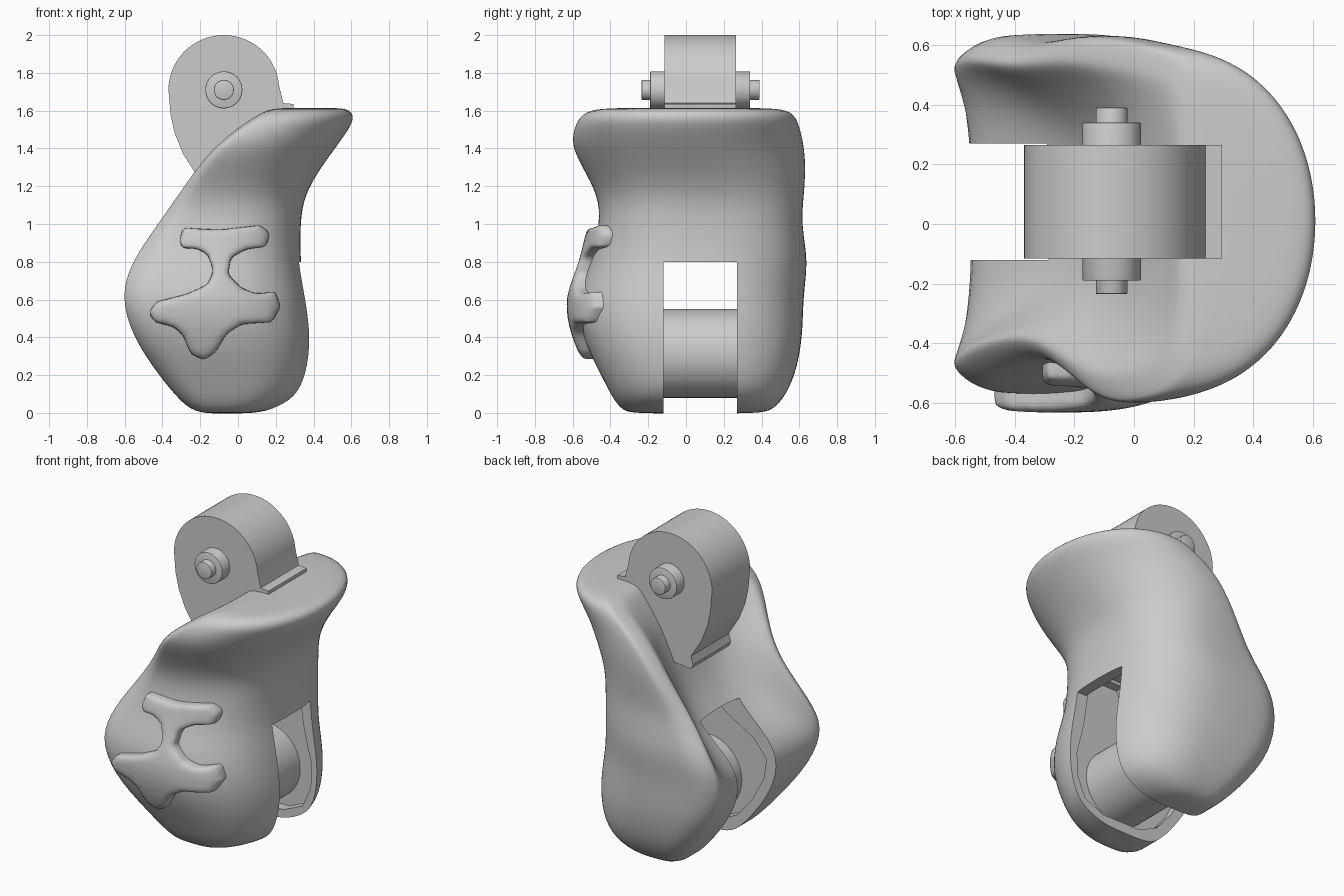
import bpy, bmesh, math
from mathutils import Vector

if "Cube" in bpy.data.objects:
    bpy.data.objects.remove(bpy.data.objects["Cube"])


def mesh_object(name, bm):
    bmesh.ops.recalc_face_normals(bm, faces=bm.faces)
    me = bpy.data.meshes.new(name)
    bm.to_mesh(me)
    bm.free()
    ob = bpy.data.objects.new(name, me)
    bpy.context.collection.objects.link(ob)
    return ob


def extrude_profile(name, pts, y0, y1):
    """Solid with an (x, z) outline running from y0 to y1."""
    bm = bmesh.new()
    a = [bm.verts.new((x, y0, z)) for x, z in pts]
    b = [bm.verts.new((x, y1, z)) for x, z in pts]
    bm.faces.new(a)
    bm.faces.new(b[::-1])
    n = len(pts)
    for i in range(n):
        bm.faces.new((a[i], b[i], b[(i + 1) % n], a[(i + 1) % n]))
    return mesh_object(name, bm)


def circle(cx, cz, r, n=48):
    return [(cx + r * math.cos(2 * math.pi * i / n), cz + r * math.sin(2 * math.pi * i / n)) for i in range(n)]


def bake(ob):
    dg = bpy.context.evaluated_depsgraph_get()
    me = bpy.data.meshes.new_from_object(ob.evaluated_get(dg))
    ob.modifiers.clear()
    ob.data = me


def smooth(ob, deg=35):
    bpy.ops.object.select_all(action='DESELECT')
    ob.select_set(True)
    bpy.context.view_layer.objects.active = ob
    bpy.ops.object.shade_smooth_by_angle(angle=math.radians(deg))


# Organic shell: lofted plan sections (z, x min, x max, y min, y max, front dish)
sections = [
    (-.005, -.16, .08, -.28, .38, 0), (.015, -.25, .19, -.34, .46, 0),
    (.08, -.32, .32, -.39, .52, 0), (.2, -.42, .375, -.45, .58, 0),
    (.4, -.565, .395, -.555, .62, .02), (.62, -.64, .36, -.59, .62, .08),
    (.8, -.59, .33, -.51, .65, .28), (1, -.445, .33, -.455, .61, .28),
    (1.15, -.335, .35, -.465, .625, .23), (1.3, -.225, .44, -.55, .635, .19),
    (1.42, -.12, .53, -.61, .625, .15), (1.52, .01, .6, -.59, .6, .09),
    (1.57, .09, .615, -.56, .58, .04), (1.61, .16, .59, -.5, .53, 0),
    (1.615, .27, .5, -.32, .35, 0)]
N = 48
bm = bmesh.new()
rings = []
for z, x0, x1, y0, y1, dish in sections:
    k = min(1, max(0, (z - 1) / .4))          # the flared top is rounder in plan
    xm = x0 + (.38 - .26 * k) * (x1 - x0)
    ym, hy = (y0 + y1) / 2, (y1 - y0) / 2
    ring = []
    for i in range(N):
        t = 2 * math.pi * i / N
        c, s = math.cos(t), math.sin(t)
        v = math.copysign(abs(s) ** (.78 + .2 * k if c > 0 else .78), s)
        if c > 0:
            x = xm + c ** (.74 + .22 * k) * (x1 - xm)
        else:
            u = min(1, abs(c) ** .45 / .82)
            x = xm - u * (xm - x0) + dish * max(0, 1 - abs(v / .84) ** 3) * u
        ring.append(bm.verts.new((x, ym + hy * v, z)))
    rings.append(ring)
for a, b in zip(rings, rings[1:]):
    for i in range(N):
        j = (i + 1) % N
        bm.faces.new((a[i], a[j], b[j], b[i]))
bm.faces.new(rings[0][::-1])
bm.faces.new(rings[-1])
shell = mesh_object("outer_shell", bm)
sub = shell.modifiers.new("round", 'SUBSURF')
sub.levels = sub.render_levels = 2
bake(shell)

# Raised pad wrapped on the front cheek
outline = [(-.31, .92), (-.29, .98), (-.1, .97), (.12, .995), (.17, .95), (.15, .88), (.04, .865),
           (-.04, .82), (-.05, .73), (.02, .66), (.1, .63), (.2, .645), (.225, .56), (.18, .48),
           (.02, .47), (-.06, .42), (-.12, .32), (-.18, .28), (-.25, .31), (-.29, .41), (-.34, .455),
           (-.44, .48), (-.475, .53), (-.43, .59), (-.27, .63), (-.16, .68), (-.13, .75),
           (-.16, .84), (-.22, .87), (-.3, .87)]
pad = extrude_profile("front_pad", outline, -.06, .06)
rm = pad.modifiers.new("remesh", 'REMESH')
rm.mode = 'VOXEL'
rm.voxel_size = .016
sm = pad.modifiers.new("soften", 'SMOOTH')
sm.factor, sm.iterations = .5, 8
bake(pad)
for v in pad.data.vertices:
    hit, loc, nor, idx = shell.ray_cast(Vector((v.co.x, -2, v.co.z)), Vector((0, 1, 0)))
    if hit:
        v.co.y += loc.y
smooth(pad, 60)

# Slot between the cheeks, with shallow pockets in their inner faces
slot = [(-1, -.2), (1, -.2), (1, .8), (.26, .8), (.2, .98), (-.05, .98), (-.13, .87), (-1, .85)]
pocket = [(.2, .96), (.245, .8), (.275, .6), (.325, .4), (.32, .25), (.265, .12), (.13, .06),
          (-.14, .06), (-.27, .12), (-.38, .25), (-.46, .4), (-.48, .53), (-.39, .64),
          (-.2, .75), (-.07, .86), (-.02, .96)]
for pts, y0, y1 in ((slot, -.12, .27), (pocket, -.18, .33)):
    cutter = extrude_profile("slot_cutter", pts, y0, y1)
    cutter.hide_render = True
    bo = shell.modifiers.new("cut", 'BOOLEAN')
    bo.operation, bo.solver, bo.object = 'DIFFERENCE', 'EXACT', cutter
    bake(shell)
    bpy.data.objects.remove(cutter)
smooth(shell, 40)

# Upper hinge block with its seating lips
cx, cz = -.075, 1.71
arc = [(cx + .293 * math.cos(math.radians(a)), cz + .29 * math.sin(math.radians(a))) for a in range(5, 181, 5)]
block = arc + [(-.357, 1.58), (-.335, 1.48), (-.29, 1.37), (-.22, 1.26), (-.235, 1.21), (-.22, 1.18),
               (0, 1.2), (.25, 1.5), (.295, 1.61), (.295, 1.635), (.24, 1.64)]
smooth(extrude_profile("hinge_block", block, -.115, .265), 25)

# Hinge collars and pins, both sides of the block
for name, r, y0, y1 in (("hinge_collar", .098, -.19, .34), ("hinge_pin", .053, -.235, .39)):
    ob = extrude_profile(name, circle(cx, cz, r), y0, y1)
    bv = ob.modifiers.new("edge", 'BEVEL')
    bv.width, bv.segments, bv.limit_method = .005, 2, 'ANGLE'
    bake(ob)
    smooth(ob)

# Lower roller in the slot
smooth(extrude_profile("lower_roller", circle(-.03, .315, .235, 64), -.19, .34))
